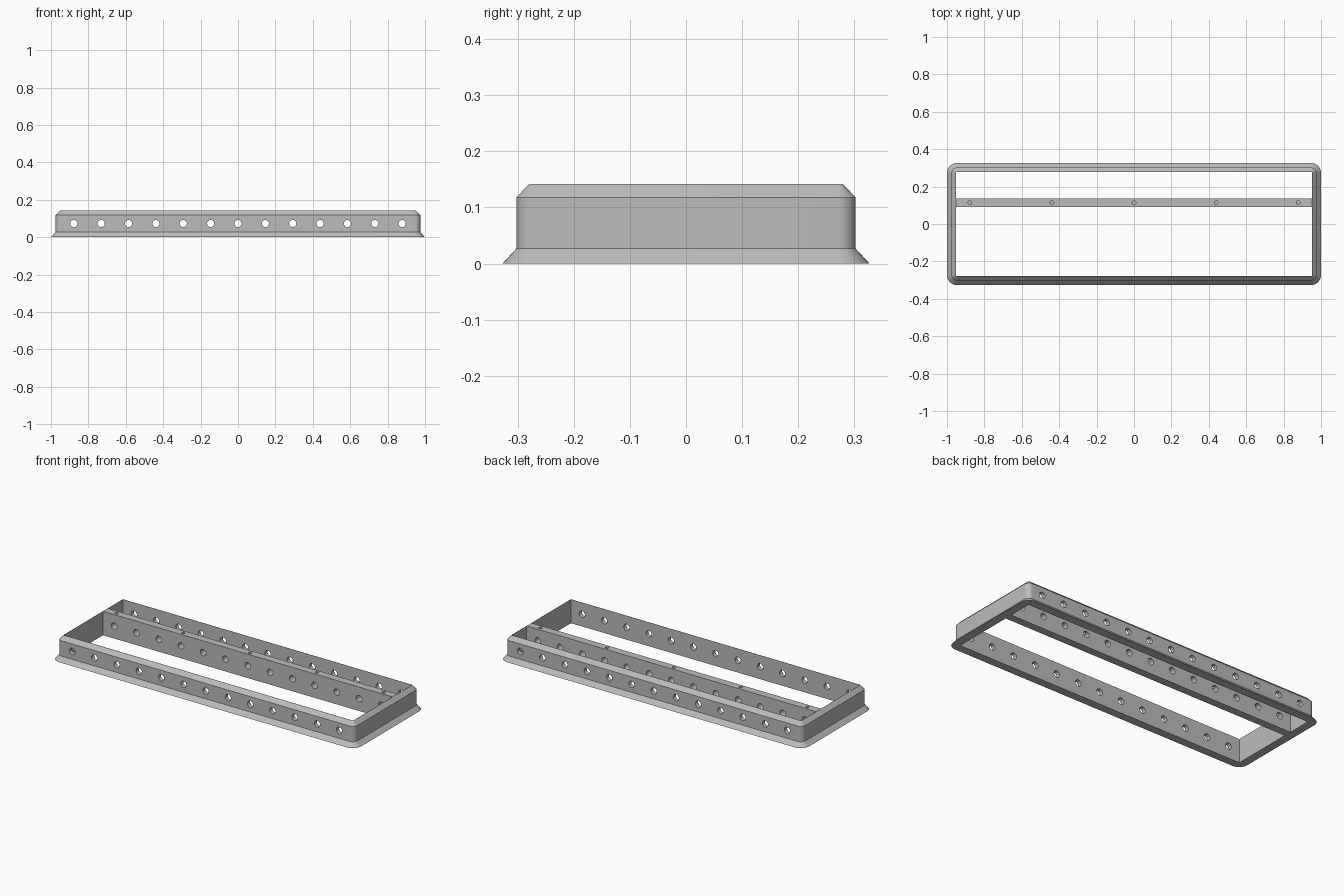
import bpy, bmesh, math
from mathutils import Matrix

if "Cube" in bpy.data.objects:
    bpy.data.objects.remove(bpy.data.objects["Cube"])

grey = bpy.data.materials.new("plain grey")
grey.use_nodes = True
colour = (0.5, 0.5, 0.5, 1)
grey.diffuse_color = colour
grey.node_tree.nodes["Principled BSDF"].inputs["Base Color"].default_value = colour

HEIGHT = 0.142
INNER_X, INNER_Y = 0.951, 0.278
HOLE_Z = 0.073
HOLE_STEP = 0.1463
BAR_Y, BAR_WIDTH = 0.114, 0.046


def make_object(name, bm):
    bmesh.ops.recalc_face_normals(bm, faces=bm.faces)
    mesh = bpy.data.meshes.new(name)
    bm.to_mesh(mesh)
    bm.free()
    mesh.materials.append(grey)
    obj = bpy.data.objects.new(name, mesh)
    bpy.context.collection.objects.link(obj)
    return obj


def box(name, centre, size):
    bm = bmesh.new()
    bmesh.ops.create_cube(bm, size=1, matrix=Matrix.Translation(centre) @ Matrix.Diagonal((*size, 1)))
    return make_object(name, bm)


def rods(name, xs, radius, depth, placement):
    bm = bmesh.new()
    for x in xs:
        bmesh.ops.create_cone(bm, cap_ends=True, segments=24, radius1=radius, radius2=radius,
                              depth=depth, matrix=Matrix.Translation((x, 0, 0)) @ placement)
    return make_object(name, bm)


def cut(obj, cutter):
    mod = obj.modifiers.new("cut", 'BOOLEAN')
    mod.operation = 'DIFFERENCE'
    mod.solver = 'EXACT'
    mod.object = cutter
    bpy.context.view_layer.objects.active = obj
    bpy.ops.object.modifier_apply(modifier=mod.name)


def rounded_loop(bm, half_x, half_y, radius, z, steps=8):
    verts = []
    for corner, (sx, sy) in enumerate([(1, 1), (-1, 1), (-1, -1), (1, -1)]):
        for i in range(steps + 1):
            a = math.pi / 2 * (corner + i / steps)
            verts.append(bm.verts.new((sx * (half_x - radius) + radius * math.cos(a),
                                       sy * (half_y - radius) + radius * math.sin(a), z)))
    return verts


# Outer frame: flared foot, upright wall, bevelled rim
bm = bmesh.new()
levels = [(0.049, 0), (0.0245, 0.0265), (0.0245, 0.118), (0.001, HEIGHT)]
loops = [rounded_loop(bm, INNER_X + out, INNER_Y + out, out + 0.006, z) for out, z in levels]
for low, high in zip(loops, loops[1:]):
    for i in range(len(low)):
        j = (i + 1) % len(low)
        bm.faces.new((low[i], low[j], high[j], high[i]))
bm.faces.new(loops[0][::-1])
bm.faces.new(loops[-1])
frame = make_object("frame", bm)

opening = box("opening_cutter", (0, 0, HEIGHT / 2), (2 * INNER_X, 2 * INNER_Y, 1))
cut(frame, opening)

# Divider bar between the end walls
divider = box("divider_bar", (0, BAR_Y, HEIGHT / 2), (2 * INNER_X, BAR_WIDTH, HEIGHT))

# Row of round holes through both long walls and the divider
row = rods("row_cutter", [i * HOLE_STEP for i in range(-6, 7)], 0.019, 2,
           Matrix.Translation((0, 0, HOLE_Z)) @ Matrix.Rotation(math.pi / 2, 4, 'X'))
cut(frame, row)
cut(divider, row)

# Small screw holes in the top of the divider
screws = rods("screw_cutter", [i * 3 * HOLE_STEP for i in (-1, 0, 1)] + [-6 * HOLE_STEP, 6 * HOLE_STEP],
              0.01, 0.2, Matrix.Translation((0, BAR_Y, HOLE_Z + 0.1)))
cut(divider, screws)

for helper in (opening, row, screws):
    bpy.data.objects.remove(helper)

# Smooth corners and holes, keep edges crisp
for obj in (frame, divider):
    bpy.ops.object.select_all(action='DESELECT')
    obj.select_set(True)
    bpy.context.view_layer.objects.active = obj
    bpy.ops.object.shade_smooth_by_angle(angle=math.radians(30))
